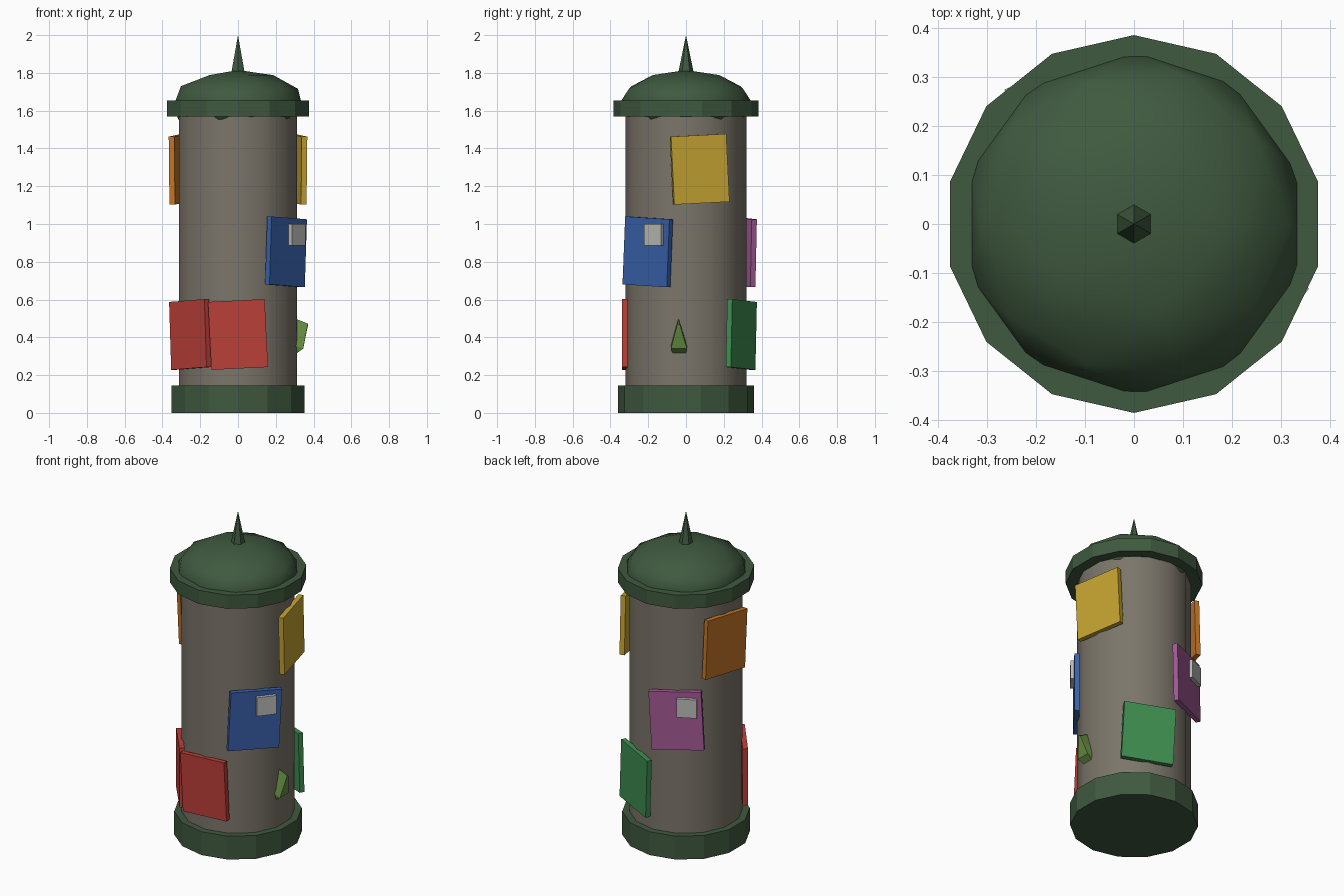
import bpy, bmesh
from math import pi, tau
from mathutils import Matrix, Vector

if "Cube" in bpy.data.objects:
    bpy.data.objects.remove(bpy.data.objects["Cube"])


def material(name, rgb):
    m = bpy.data.materials.new(name)
    m.diffuse_color = (*rgb, 1)
    m.use_nodes = True
    m.node_tree.nodes["Principled BSDF"].inputs["Base Color"].default_value = m.diffuse_color
    return m


GREEN = material("dark_green", (0.05, 0.1, 0.05))
STONE = material("warm_grey", (0.2, 0.18, 0.145))
PAPER = material("pale_grey", (0.5, 0.5, 0.48))
LEAF = material("leaf_green", (0.13, 0.26, 0.05))
POSTERS = [material("poster_" + n, c) for n, c in (
    ("red", (0.5, 0.05, 0.04)), ("blue", (0.04, 0.12, 0.4)),
    ("yellow", (0.55, 0.36, 0.03)), ("green", (0.05, 0.27, 0.08)),
    ("pink", (0.36, 0.1, 0.3)), ("orange", (0.55, 0.18, 0.02)))]


def finish(name, bm, mat, smooth=False):
    me = bpy.data.meshes.new(name)
    bm.to_mesh(me)
    bm.free()
    me.materials.append(mat)
    ob = bpy.data.objects.new(name, me)
    bpy.context.collection.objects.link(ob)
    if smooth:
        bpy.ops.object.select_all(action='DESELECT')
        ob.select_set(True)
        bpy.context.view_layer.objects.active = ob
        bpy.ops.object.shade_smooth_by_angle(angle=pi / 4)
    return ob


def drum(name, sides, r0, r1, z0, z1, mat, smooth=False):
    # Prism or cone with one corner on the y axis
    bm = bmesh.new()
    bmesh.ops.create_cone(bm, cap_ends=True, segments=sides, radius1=r0,
                          radius2=r1, depth=z1 - z0,
                          matrix=Matrix.Translation((0, 0, (z0 + z1) / 2)))
    # put a corner exactly on +y whatever the primitive's start angle
    v = next(v for v in bm.verts if v.co.xy.length > 1e-4)
    turn = pi / 2 - Vector((1, 0)).angle_signed(v.co.xy) * -1
    bmesh.ops.rotate(bm, verts=bm.verts, cent=(0, 0, 0),
                     matrix=Matrix.Rotation(turn, 3, 'Z'))
    return finish(name, bm, mat, smooth)


def panel(name, angle, centre, size, tilt, mat):
    # Box facing outward at an angle; x is radial, y tangential
    bm = bmesh.new()
    bmesh.ops.create_cube(bm, size=1, matrix=(
        Matrix.Rotation(angle, 4, 'Z') @ Matrix.Translation(centre)
        @ Matrix.Rotation(tilt, 4, 'X') @ Matrix.Diagonal((*size, 1))))
    return finish(name, bm, mat)


# Column
drum("base", 14, 0.36, 0.36, 0, 0.145, GREEN)
drum("column_body", 14, 0.32, 0.32, 0.1, 1.6, STONE, True)
drum("roof_rim", 14, 0.385, 0.385, 1.57, 1.655, GREEN)

# Flattened dome and spike
bm = bmesh.new()
bmesh.ops.create_icosphere(bm, subdivisions=2, radius=1, matrix=(
    Matrix.Translation((0, 0, 1.635)) @ Matrix.Diagonal((0.355, 0.355, 0.18, 1))))
finish("roof_dome", bm, GREEN, True)
drum("roof_spike", 6, 0.043, 0, 1.79, 2.0, GREEN)

# Posters spiral round the column in three rows, tilting alternately
for i in range(7):
    a = -pi / 2 + i * tau / 7
    z = 0.415 + (i % 3) * 0.4375
    tilt = 0.05 if i % 2 == 0 else -0.05
    panel(f"poster_{i + 1}", a, (0.325, 0, z), (0.03, 0.3, 0.36), tilt, POSTERS[i % 6])
    if i % 3 == 1:
        panel(f"sticker_{i + 1}", a, (0.348, 0.062, z + 0.09), (0.026, 0.115, 0.115), 0, PAPER)

# Small faceted wedge on the right side
bm = bmesh.new()
for co in ((0.29, -0.04, 0.505), (0.37, -0.045, 0.472), (0.37, -0.03, 0.462),
           (0.345, -0.08, 0.34), (0.345, 0.005, 0.34), (0.31, -0.07, 0.315),
           (0.31, 0, 0.315), (0.29, -0.08, 0.36), (0.29, 0.005, 0.36)):
    bm.verts.new(co)
bmesh.ops.convex_hull(bm, input=bm.verts)
finish("side_wedge", bm, LEAF)
